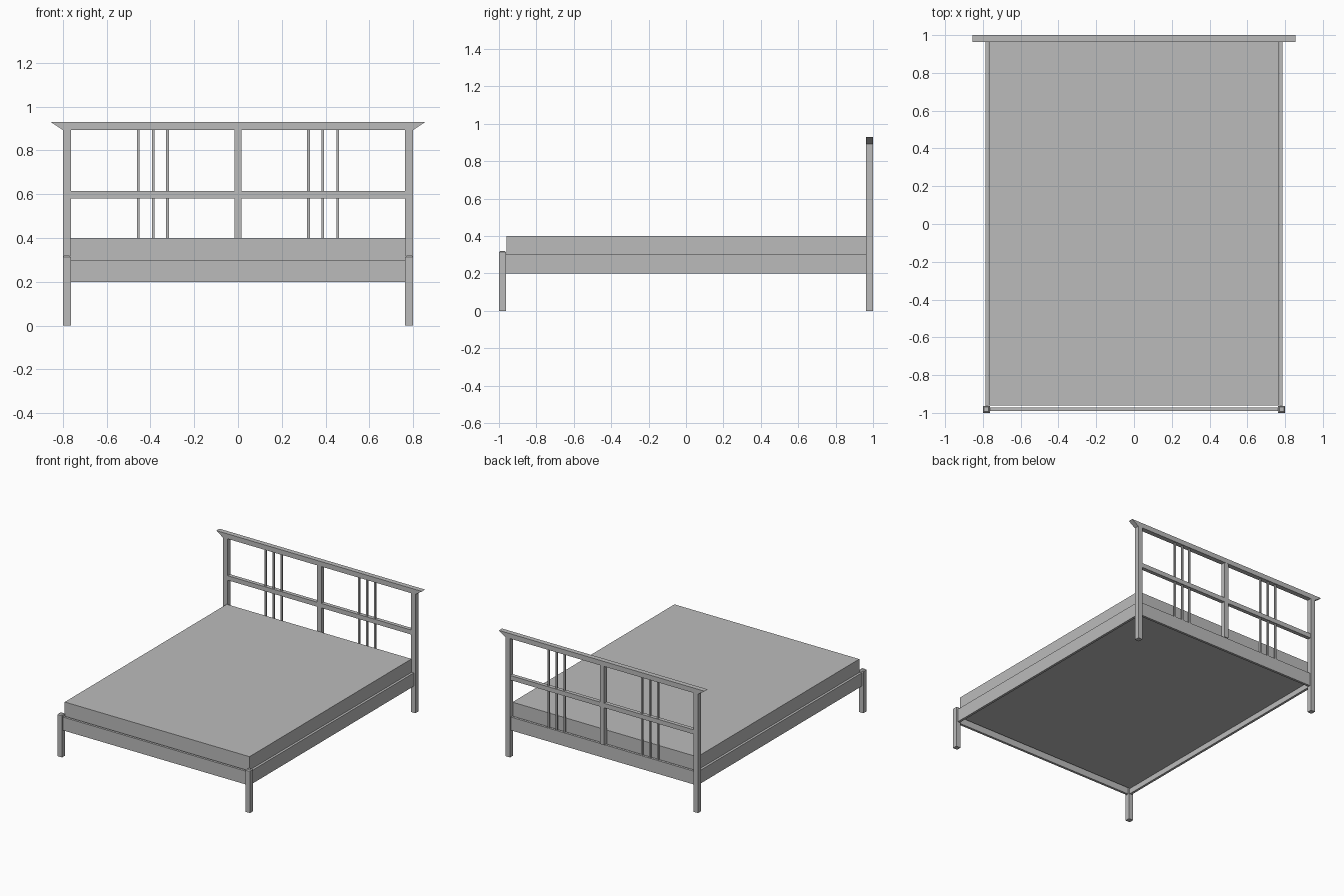
import bpy
import bmesh

cube = bpy.data.objects.get("Cube")
if cube:
    bpy.data.objects.remove(cube, do_unlink=True)

grey = bpy.data.materials.new("plain_grey")
grey.use_nodes = True
colour = (0.5, 0.5, 0.5, 1)
grey.diffuse_color = colour
grey.node_tree.nodes["Principled BSDF"].inputs["Base Color"].default_value = colour


def box(name, x, y, z, shape=None):
    """Box spanning three (min, max) ranges; shape may edit its bmesh."""
    bm = bmesh.new()
    bmesh.ops.create_cube(bm, size=1)
    for v in bm.verts:
        v.co = [lo + (c + 0.5) * (hi - lo) for c, (lo, hi) in zip(v.co, (x, y, z))]
    if shape:
        shape(bm)
    mesh = bpy.data.meshes.new(name)
    bm.to_mesh(mesh)
    bm.free()
    mesh.materials.append(grey)
    obj = bpy.data.objects.new(name, mesh)
    bpy.context.collection.objects.link(obj)
    return obj


def pair(name, x, y, z, shape=None):
    """Matching boxes on the left (+x) and right (-x)."""
    box("left_" + name, x, y, z, shape)
    box("right_" + name, (-x[1], -x[0]), y, z, shape)


def chamfer_top(bm):
    top = max(v.co.z for v in bm.verts)
    edges = [e for e in bm.edges if all(v.co.z > top - 0.001 for v in e.verts)]
    bmesh.ops.bevel(bm, geom=edges, offset=0.007, segments=1, affect='EDGES')


def flare_ends(bm):
    for v in bm.verts:
        if v.co.z > 0.91:
            v.co.x *= 0.855 / 0.8


# Corner posts
post_x = (0.763, 0.8)
pair("front_leg", post_x, (-1, -0.963), (0, 0.32), chamfer_top)
pair("headboard_post", post_x, (0.963, 1), (0, 0.893))

# Bed frame rails
pair("side_rail", (0.769, 0.787), (-0.963, 0.963), (0.2, 0.3))
inner_x = (-0.763, 0.763)
box("foot_rail", inner_x, (-0.99, -0.972), (0.2, 0.3))
box("head_rail", inner_x, (0.972, 0.99), (0.2, 0.3))

# Mattress
box("mattress", (-0.768, 0.768), (-0.96, 0.963), (0.24, 0.4))

# Headboard bars
box("headboard_top_rail", (-0.8, 0.8), (0.963, 1), (0.893, 0.93), flare_ends)
box("headboard_middle_rail", inner_x, (0.967, 0.996), (0.58, 0.614))
box("headboard_centre_post", (-0.017, 0.017), (0.965, 0.998), (0.3, 0.893))

# Thin spindles, three on each side
for i, x in enumerate((0.322, 0.388, 0.455)):
    pair("spindle_%d" % (i + 1), (x - 0.006, x + 0.006), (0.975, 0.987), (0.3, 0.893))
